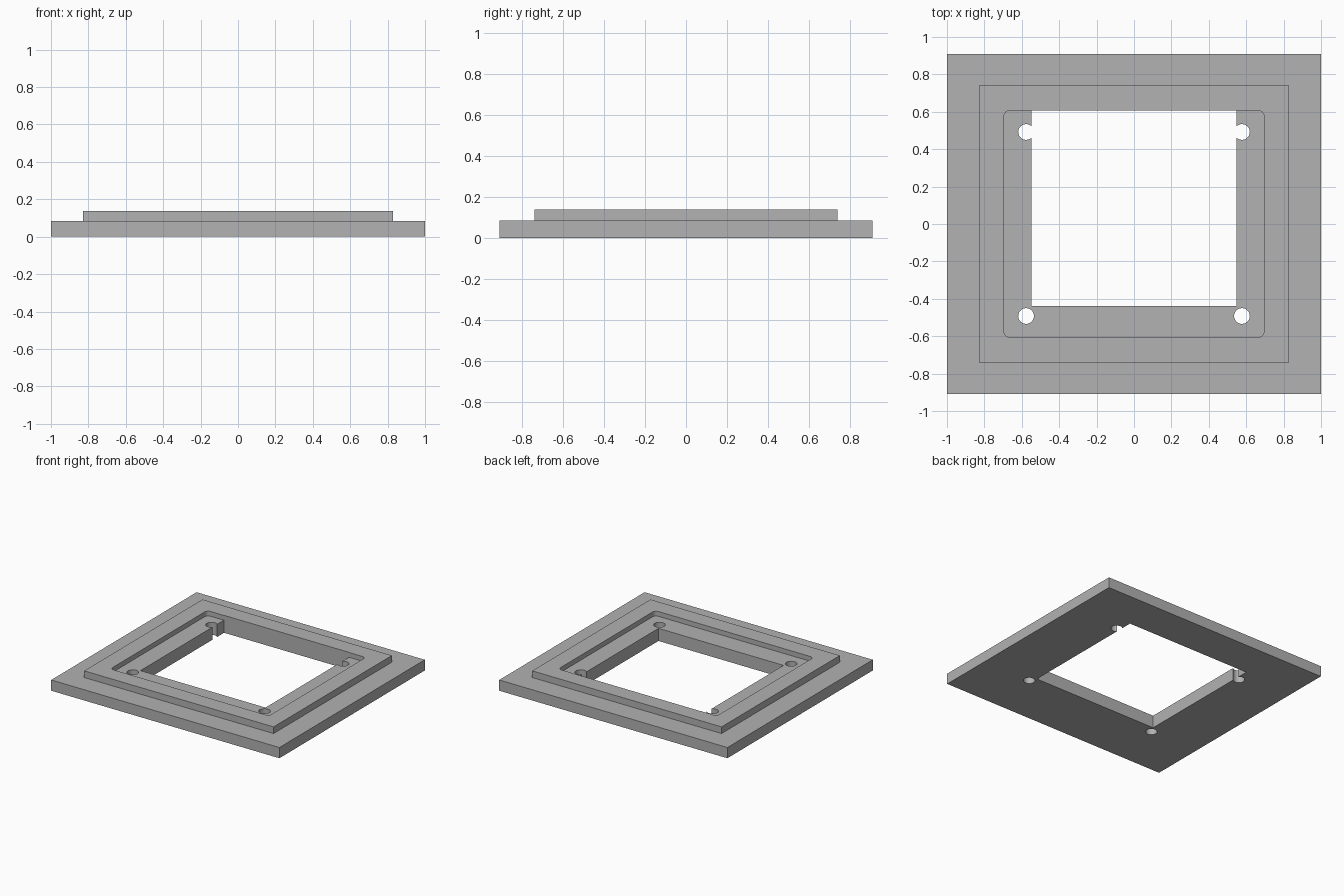
import bpy, bmesh, math

if "Cube" in bpy.data.objects:
    bpy.data.objects.remove(bpy.data.objects["Cube"])

grey = bpy.data.materials.new("light_grey")
grey.diffuse_color = (0.445, 0.445, 0.445, 1)
grey.use_nodes = True
grey.node_tree.nodes["Principled BSDF"].inputs["Base Color"].default_value = grey.diffuse_color


def rect(x, y0, y1):
    return [(-x, y0), (x, y0), (x, y1), (-x, y1)]


def rounded_rect(x, y0, y1, r, steps=6):
    pts = []
    corners = [(x - r, y1 - r), (r - x, y1 - r), (r - x, y0 + r), (x - r, y0 + r)]
    for i, (cx, cy) in enumerate(corners):
        for k in range(steps + 1):
            a = math.pi / 2 * (i + k / steps)
            pts.append((cx + r * math.cos(a), cy + r * math.sin(a)))
    return pts


def circle(cx, cy, r, n=32):
    return [(cx + r * math.cos(2 * math.pi * k / n),
             cy + r * math.sin(2 * math.pi * k / n)) for k in range(n)]


def solid(name, rings):
    """Closed solid from stacked (outline, z) rings."""
    bm = bmesh.new()
    loops = [[bm.verts.new((x, y, z)) for x, y in pts] for pts, z in rings]
    for lo, hi in zip(loops, loops[1:]):
        n = len(lo)
        for i in range(n):
            j = (i + 1) % n
            bm.faces.new((lo[i], lo[j], hi[j], hi[i]))
    bm.faces.new(loops[0][::-1])
    bm.faces.new(loops[-1])
    bmesh.ops.recalc_face_normals(bm, faces=bm.faces)
    me = bpy.data.meshes.new(name)
    bm.to_mesh(me)
    bm.free()
    me.materials.append(grey)
    ob = bpy.data.objects.new(name, me)
    bpy.context.collection.objects.link(ob)
    return ob


# Base plate with a raised step
base, step = rect(1.0, -0.91, 0.91), rect(0.83, -0.74, 0.74)
plate = solid("stepped_plate", [(base, 0), (base, 0.085), (step, 0.085), (step, 0.138)])

# Shallow rounded recess, off-centre opening, four screw holes
cutters = [
    solid("recess_cutter", [(rounded_rect(0.695, -0.605, 0.606, 0.03), z) for z in (0.1, 0.3)]),
    solid("opening_cutter", [(rect(0.548, -0.438, 0.608), z) for z in (-0.1, 0.3)]),
]
for sx in (-1, 1):
    for sy in (-1, 1):
        outline = circle(sx * 0.577, sy * 0.492, 0.042)
        cutters.append(solid("hole_cutter", [(outline, z) for z in (-0.1, 0.3)]))

for c in cutters:
    m = plate.modifiers.new(c.name, 'BOOLEAN')
    m.operation = 'DIFFERENCE'
    m.solver = 'EXACT'
    m.object = c
    c.hide_render = True

# Bake the cuts and remove the cutters
bpy.context.view_layer.update()
deps = bpy.context.evaluated_depsgraph_get()
cut_mesh = bpy.data.meshes.new_from_object(plate.evaluated_get(deps))
plate.modifiers.clear()
plate.data = cut_mesh
for c in cutters:
    bpy.data.objects.remove(c)

# Smooth the hole walls and recess corners, keep edges sharp
bpy.context.view_layer.objects.active = plate
plate.select_set(True)
bpy.ops.object.shade_smooth_by_angle(angle=math.radians(30))
